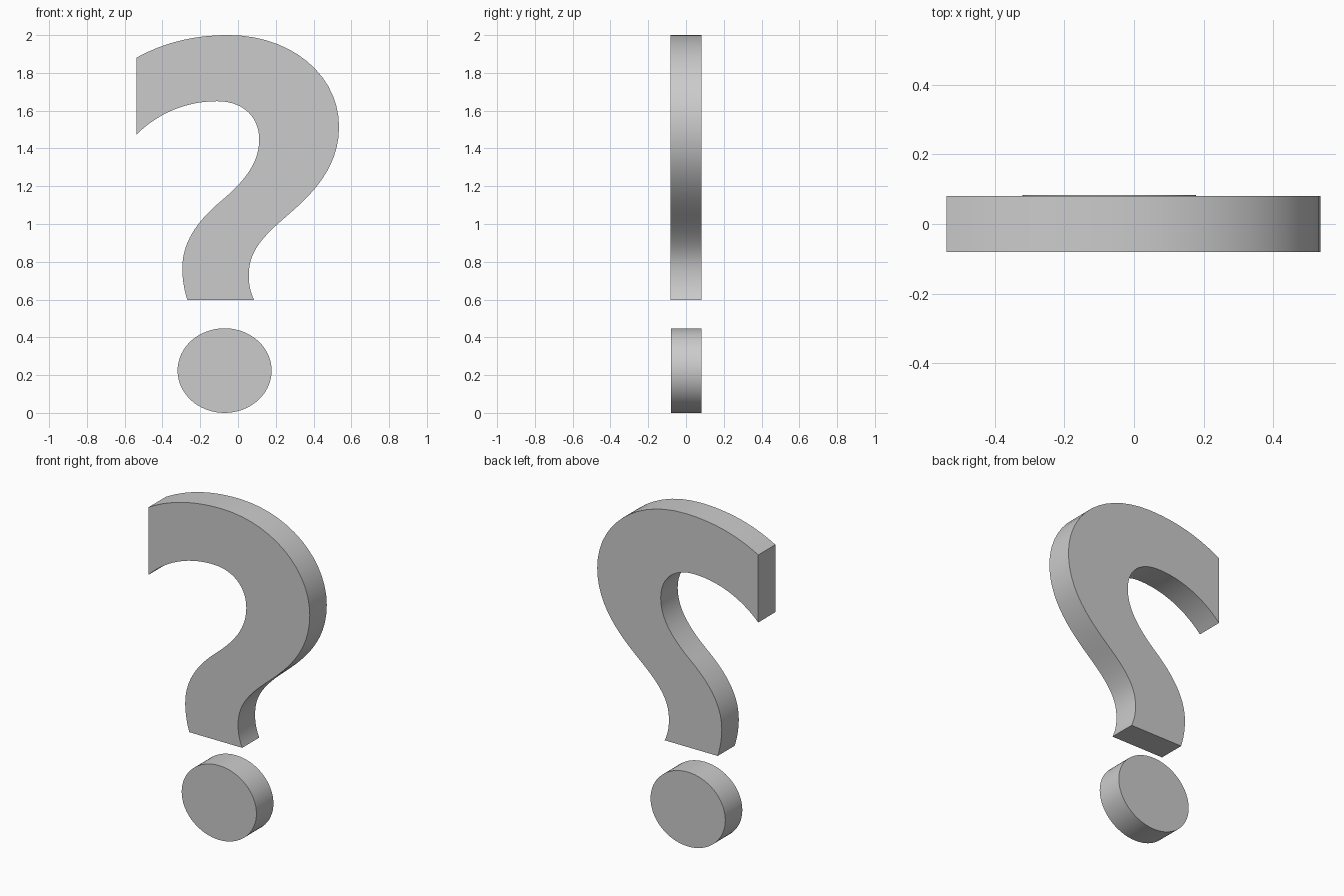
import bpy, bmesh, math
from mathutils import Vector
from mathutils.geometry import interpolate_bezier

if "Cube" in bpy.data.objects:
    bpy.data.objects.remove(bpy.data.objects["Cube"])

HALF = 0.081  # half thickness in y


def slab(name, outline, y=0.0):
    """Extrude a closed x/z outline into a flat slab."""
    bm = bmesh.new()
    face = bm.faces.new([bm.verts.new((px, y - HALF, pz)) for px, pz in outline])
    ext = bmesh.ops.extrude_face_region(bm, geom=[face])
    moved = [v for v in ext["geom"] if isinstance(v, bmesh.types.BMVert)]
    bmesh.ops.translate(bm, verts=moved, vec=(0, 2 * HALF, 0))
    bmesh.ops.recalc_face_normals(bm, faces=bm.faces)
    mesh = bpy.data.meshes.new(name)
    bm.to_mesh(mesh)
    bm.free()
    obj = bpy.data.objects.new(name, mesh)
    bpy.context.collection.objects.link(obj)
    bpy.ops.object.select_all(action="DESELECT")
    obj.select_set(True)
    bpy.context.view_layer.objects.active = obj
    bpy.ops.object.shade_smooth_by_angle(angle=math.radians(35))
    return obj


def bezier_chain(start, segments, steps=14):
    """Sample a chain of cubic segments (handle, handle, end)."""
    pts = [Vector(start)]
    for h1, h2, end in segments:
        pts += interpolate_bezier(pts[-1], Vector(h1), Vector(h2), Vector(end), steps + 1)[1:]
    return pts


# Outer edge: upper tip, over the crown, down to the foot
outer = bezier_chain((-0.538, 1.88), [
    ((-0.40, 1.957), (-0.24, 2.0), (-0.05, 2.0)),
    ((0.28, 2.0), (0.535, 1.79), (0.535, 1.515)),
    ((0.535, 1.25), (0.32, 1.10), (0.21, 1.0)),
    ((0.10, 0.90), (0.057, 0.83), (0.057, 0.727)),
    ((0.057, 0.68), (0.066, 0.64), (0.085, 0.597)),
])
# Inner edge: foot back up to the lower tip
inner = bezier_chain((-0.268, 0.597), [
    ((-0.285, 0.65), (-0.295, 0.71), (-0.295, 0.765)),
    ((-0.295, 0.90), (-0.22, 1.01), (-0.10, 1.113)),
    ((0.03, 1.22), (0.112, 1.32), (0.112, 1.447)),
    ((0.112, 1.57), (0.025, 1.65), (-0.11, 1.65)),
    ((-0.27, 1.65), (-0.42, 1.59), (-0.538, 1.473)),
])
slab("curved_hook", outer + inner)

# Oval disc underneath
N = 64
slab("oval_disc", [(-0.071 + 0.249 * math.cos(2 * math.pi * i / N),
                    0.224 + 0.224 * math.sin(2 * math.pi * i / N)) for i in range(N)], y=0.002)
